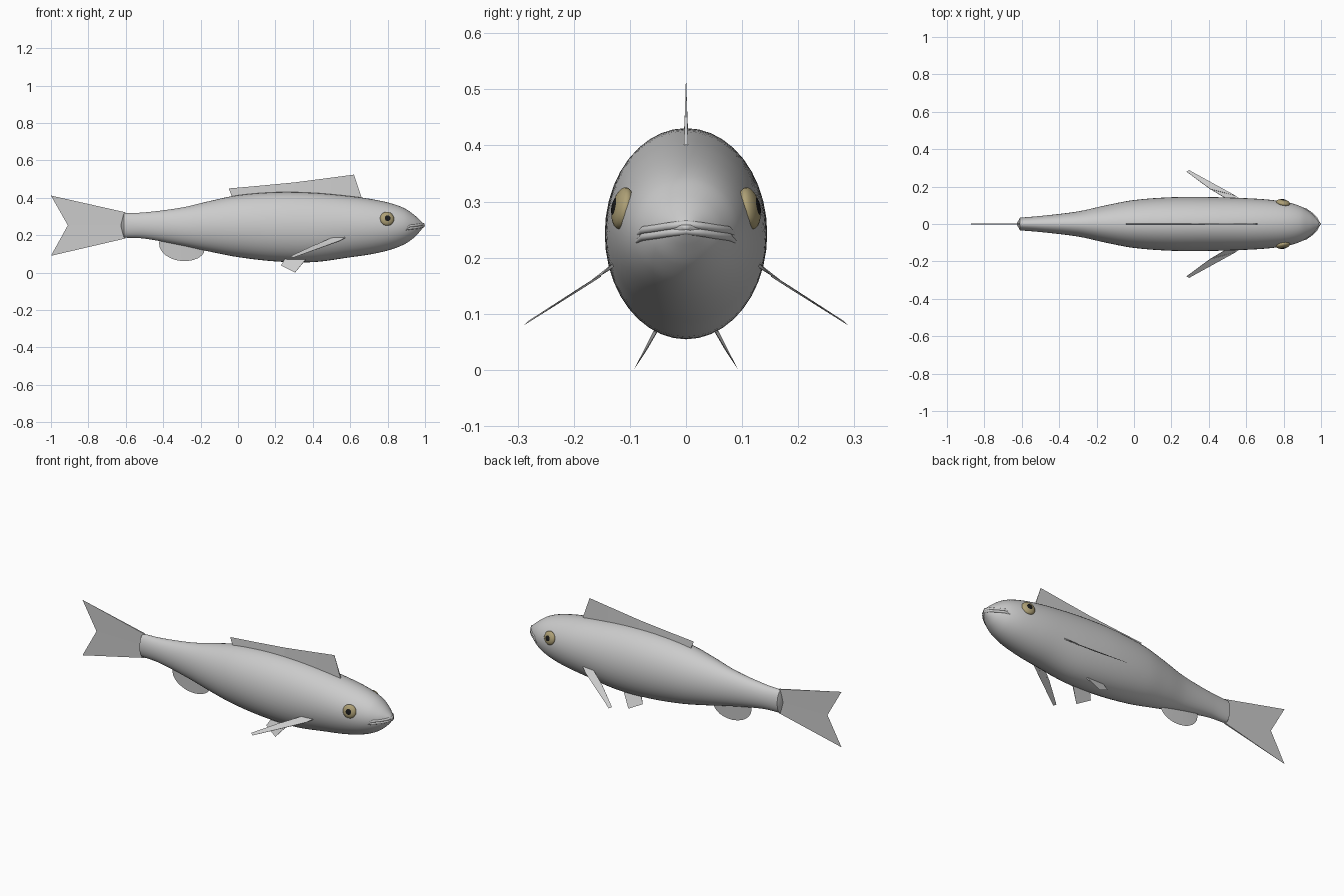
import bpy, bmesh, math
from mathutils import Vector, Matrix

if "Cube" in bpy.data.objects:
    bpy.data.objects.remove(bpy.data.objects["Cube"])


def finish(name, bm, angle=None, color=None):
    bmesh.ops.recalc_face_normals(bm, faces=bm.faces)
    me = bpy.data.meshes.new(name)
    bm.to_mesh(me)
    bm.free()
    ob = bpy.data.objects.new(name, me)
    bpy.context.collection.objects.link(ob)
    if color:
        mat = bpy.data.materials.new(name + "_colour")
        mat.diffuse_color = color
        mat.use_nodes = True
        mat.node_tree.nodes["Principled BSDF"].inputs["Base Color"].default_value = mat.diffuse_color
        me.materials.append(mat)
    if angle:
        bpy.ops.object.select_all(action='DESELECT')
        ob.select_set(True)
        bpy.context.view_layer.objects.active = ob
        bpy.ops.object.shade_smooth_by_angle(angle=math.radians(angle))
    return ob


# Body stations: x, top z, bottom z, half width
STATIONS = [
    (-0.61, 0.318, 0.187, 0.034), (-0.50, 0.322, 0.182, 0.043),
    (-0.30, 0.348, 0.145, 0.067), (-0.15, 0.383, 0.112, 0.100),
    (0.00, 0.414, 0.083, 0.128), (0.20, 0.430, 0.060, 0.143),
    (0.40, 0.427, 0.056, 0.144), (0.60, 0.409, 0.082, 0.138),
    (0.72, 0.392, 0.100, 0.130), (0.82, 0.370, 0.124, 0.116),
    (0.89, 0.344, 0.152, 0.095), (0.94, 0.310, 0.186, 0.065),
    (0.975, 0.279, 0.223, 0.032), (0.995, 0.259, 0.249, 0.007),
]


def station(i, t):
    n = len(STATIONS) - 1
    p = [Vector(STATIONS[min(max(i + k, 0), n)]) for k in (-1, 0, 1, 2)]
    out = []
    for k in range(4):
        x0, x1, x2, x3 = (q[0] for q in p)
        a, b, c, d = (q[k] for q in p)
        h = x2 - x1
        m1, m2 = (c - a) / (x2 - x0) * h, (d - b) / (x3 - x1) * h
        out.append(b + t * (c - b) if k == 0 else
                   (2*t**3 - 3*t*t + 1)*b + (t**3 - 2*t*t + t)*m1 +
                   (3*t*t - 2*t**3)*c + (t**3 - t*t)*m2)
    return out


# Body
SEG, SUB = 40, 5
bm = bmesh.new()
rows = [station(i, s / SUB) for i in range(len(STATIONS) - 1) for s in range(SUB)]
rows.append(STATIONS[-1])
rings = []
for x, top, bot, w in rows:
    cz, h = (top + bot) / 2, (top - bot) / 2
    rings.append([bm.verts.new((x, w * math.cos(a), cz + h * math.sin(a)))
                  for a in (2 * math.pi * j / SEG for j in range(SEG))])
for r, s in zip(rings, rings[1:]):
    for j in range(SEG):
        k = (j + 1) % SEG
        bm.faces.new((r[j], r[k], s[k], s[j]))
for ring, tip in ((rings[0], (-0.628, 0, 0.252)), (rings[-1], (1.0, 0, 0.254))):
    v = bm.verts.new(tip)
    for j in range(SEG):
        bm.faces.new((ring[j], ring[(j + 1) % SEG], v))
finish("body", bm, 40)


# Fin: wedge between a thick root line and a sharp tip line
def fin(name, root, tip, thick=0.004, axis=(0, 1, 0)):
    off = Vector(axis).normalized() * thick
    bm = bmesh.new()
    a = [bm.verts.new(Vector(p) + off) for p in root]
    b = [bm.verts.new(Vector(p) - off) for p in root]
    t = [bm.verts.new(p) for p in tip]
    for i in range(len(root) - 1):
        bm.faces.new((a[i], a[i + 1], t[i + 1], t[i]))
        bm.faces.new((b[i + 1], b[i], t[i], t[i + 1]))
        bm.faces.new((a[i + 1], a[i], b[i], b[i + 1]))
    for i in (0, -1):
        bm.faces.new((a[i], b[i], t[i]))
    return finish(name, bm)


fin("tail_fin",
    [(-0.60, 0, 0.322), (-0.615, 0, 0.253), (-0.60, 0, 0.183)],
    [(-1.0, 0, 0.412), (-0.91, 0, 0.253), (-1.0, 0, 0.09)])
fin("dorsal_fin",
    [(-0.03, 0, 0.400), (0.10, 0, 0.415), (0.30, 0, 0.42), (0.50, 0, 0.41), (0.665, 0, 0.39)],
    [(-0.05, 0, 0.450), (0.10, 0, 0.463), (0.30, 0, 0.482), (0.50, 0, 0.508), (0.62, 0, 0.524)])

# Rounded belly fin near the tail
N = 12
fin("anal_fin",
    [(-0.42 + 0.23 * i / N, 0, 0.175 - 0.045 * i / N) for i in range(N + 1)],
    [(-0.30 - 0.122 * math.cos(math.pi * i / N), 0,
      0.155 - 0.03 * i / N - 0.078 * math.sin(math.pi * i / N)) for i in range(N + 1)])

for s, side in ((-1, "right"), (1, "left")):
    # Paired side fins
    fin(side + "_pectoral_fin",
        [(0.575, s * 0.128, 0.188), (0.50, s * 0.132, 0.184)],
        [(0.54, s * 0.152, 0.168), (0.41, s * 0.185, 0.147)], 0.003, (0, s * 0.6, 0.8))
    fin(side + "_pectoral_fin_blade",
        [(0.54, s * 0.152, 0.168), (0.41, s * 0.185, 0.147)],
        [(0.295, s * 0.288, 0.08), (0.28, s * 0.28, 0.088)], 0.002, (0, s * 0.6, 0.8))
    fin(side + "_pelvic_fin",
        [(0.25, s * 0.052, 0.072), (0.36, s * 0.055, 0.068)],
        [(0.23, s * 0.068, 0.038), (0.305, s * 0.093, 0.0)], 0.003, (0, 1, s * 0.6))

    # Eyes: gold iris and dark pupil
    normal = Vector((0.2, s, 0.2)).normalized()
    turn = normal.to_track_quat('Z', 'Y').to_matrix().to_4x4()
    centre = Vector((0.797, s * 0.113, 0.288))
    for name, r, d, shift, col in (
            ("iris", 0.038, 0.018, 0.0, (0.42, 0.35, 0.18, 1)),
            ("pupil", 0.018, 0.006, 0.0135, (0.01, 0.01, 0.01, 1))):
        bm = bmesh.new()
        bmesh.ops.create_uvsphere(bm, u_segments=24, v_segments=14, radius=1)
        bm.transform(Matrix.Translation(centre + normal * shift) @ turn @
                     Matrix.Diagonal((r, r, d, 1)))
        finish(side + "_" + name, bm, 60, col)

# Lips: thin tubes wrapping the snout
PATH = [(0.895, 0.088, 0.234), (0.92, 0.076, 0.243), (0.95, 0.054, 0.246),
        (0.975, 0.030, 0.250), (0.990, 0.0, 0.254)]
full = PATH + [(x, -y, z) for x, y, z in PATH[-2::-1]]
for name, dz in (("upper_lip", 0.006), ("lower_lip", -0.006)):
    bm = bmesh.new()
    prev = None
    for i, p in enumerate(full):
        q = Vector(full[min(i + 1, len(full) - 1)]) - Vector(full[max(i - 1, 0)])
        side = Vector((q.y, -q.x, 0)).normalized()
        r = 0.003 if i in (0, len(full) - 1) else 0.007
        ring = [bm.verts.new(Vector(p) + Vector((0, 0, dz + r * math.sin(a))) + side * r * math.cos(a))
                for a in (2 * math.pi * j / 10 for j in range(10))]
        if prev:
            for j in range(10):
                k = (j + 1) % 10
                bm.faces.new((prev[j], prev[k], ring[k], ring[j]))
        if i in (0, len(full) - 1):
            bm.faces.new(ring)
        prev = ring
    finish(name, bm, 60)
